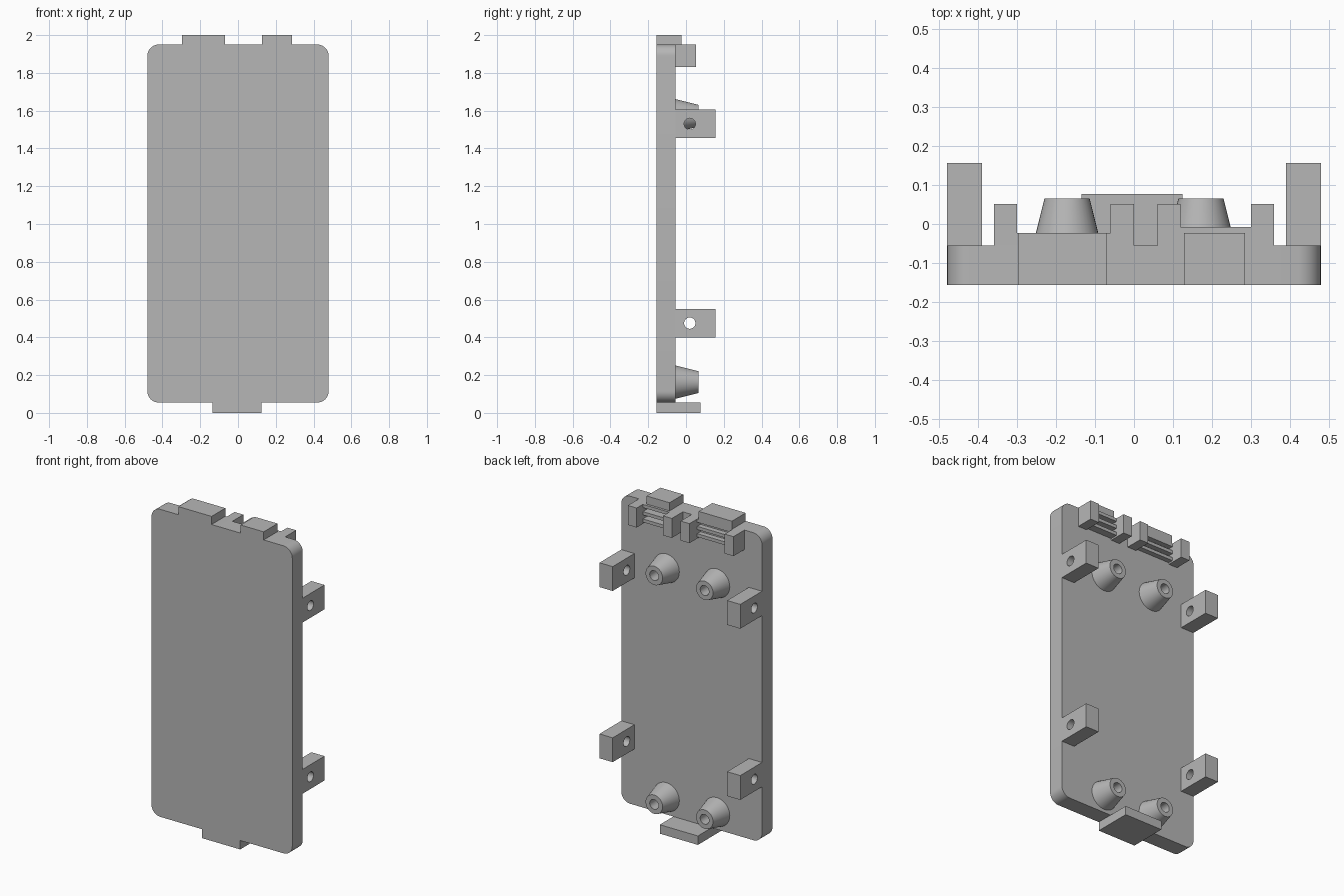
import bpy, bmesh, math
from mathutils import Matrix, Vector

if "Cube" in bpy.data.objects:
    bpy.data.objects.remove(bpy.data.objects["Cube"])

grey = bpy.data.materials.new("plain_grey")
grey.use_nodes = True
colour = (0.47, 0.47, 0.47, 1)
grey.diffuse_color = colour
grey.node_tree.nodes["Principled BSDF"].inputs["Base Color"].default_value = colour

FRONT, BACK = -0.157, -0.055      # plate faces along y
BOTTOM, TOP = 0.055, 1.95         # plate ends along z


def finish(name, bm):
    bmesh.ops.recalc_face_normals(bm, faces=bm.faces)
    mesh = bpy.data.meshes.new(name)
    bm.to_mesh(mesh)
    bm.free()
    mesh.materials.append(grey)
    obj = bpy.data.objects.new(name, mesh)
    bpy.context.collection.objects.link(obj)
    return obj


def activate(obj):
    bpy.ops.object.select_all(action='DESELECT')
    obj.select_set(True)
    bpy.context.view_layer.objects.active = obj


def smooth(obj):
    activate(obj)
    bpy.ops.object.shade_smooth_by_angle(angle=math.radians(30))


def box(name, x, y, z, radius=0):
    bm = bmesh.new()
    size = Vector((x[1] - x[0], y[1] - y[0], z[1] - z[0]))
    centre = Vector((x[0] + x[1], y[0] + y[1], z[0] + z[1])) / 2
    bmesh.ops.create_cube(bm, size=1, matrix=Matrix.LocRotScale(centre, None, size))
    if radius:
        # round the edges that run front to back
        edges = [e for e in bm.edges if abs(e.verts[0].co.y - e.verts[1].co.y) > 0.01]
        bmesh.ops.bevel(bm, geom=edges, offset=radius, segments=10, profile=0.5, affect='EDGES')
    return finish(name, bm)


def hollow_boss(name, x, z):
    # spin a tapered profile with a blind hole around the y direction
    bm = bmesh.new()
    profile = [(0.088, BACK), (0.058, 0.065), (0.03, 0.065), (0.03, BACK)]
    verts = [bm.verts.new((x + r, y, z)) for r, y in profile]
    edges = [bm.edges.new((verts[i], verts[(i + 1) % 4])) for i in range(4)]
    bmesh.ops.spin(bm, geom=verts + edges, cent=(x, 0, z), axis=(0, 1, 0),
                   angle=math.tau, steps=40)
    bmesh.ops.remove_doubles(bm, verts=bm.verts, dist=0.0001)
    smooth(finish(name, bm))


def drilled_post(name, side, z):
    # block with a sideways screw hole
    post = box(name, sorted((side * 0.39, side * 0.48)), (BACK, 0.157), (z - 0.075, z + 0.075))
    bm = bmesh.new()
    place = Matrix.Translation((side * 0.435, 0.02, z)) @ Matrix.Rotation(math.pi / 2, 4, 'Y')
    bmesh.ops.create_cone(bm, cap_ends=True, segments=32, radius1=0.03, radius2=0.03,
                          depth=0.2, matrix=place)
    cutter = finish("hole_cutter", bm)
    cutter.hide_render = True
    mod = post.modifiers.new("hole", 'BOOLEAN')
    mod.operation = 'DIFFERENCE'
    mod.solver = 'EXACT'
    mod.object = cutter
    activate(post)
    bpy.ops.object.modifier_apply(modifier=mod.name)
    bpy.data.objects.remove(cutter)
    smooth(post)


# Cover plate with rounded corners
smooth(box("cover_plate", (-0.48, 0.48), (FRONT, BACK), (BOTTOM, TOP), 0.06))

# Locating tabs at both ends
box("bottom_tab", (-0.135, 0.125), (FRONT, 0.077), (0, BOTTOM))
box("right_top_tab", (-0.297, -0.07), (FRONT, -0.023), (TOP, 2))
box("left_top_tab", (0.128, 0.285), (FRONT, -0.023), (TOP, 2))

# Drilled side posts and hollow bosses
for side, label in ((-1, "right"), (1, "left")):
    for level, post_z, boss_z in (("lower", 0.475, 0.163), ("upper", 1.53, 1.573)):
        drilled_post(f"{label}_{level}_post", side, post_z)
        hollow_boss(f"{label}_{level}_boss", side * 0.172, boss_z)

# Connector holders: two upright cheeks joined by thin ribs
for label, x0, x1, rib_y in (("right", -0.36, 0, -0.023), ("left", 0.06, 0.36, -0.008)):
    box(f"{label}_holder_right_cheek", (x0, x0 + 0.06), (BACK, 0.052), (1.83, TOP))
    box(f"{label}_holder_left_cheek", (x1 - 0.06, x1), (BACK, 0.052), (1.83, TOP))
    for i in range(3):
        top = TOP - i * 0.045
        box(f"{label}_holder_rib_{i + 1}", (x0 + 0.06, x1 - 0.06), (BACK, rib_y), (top - 0.02, top))
